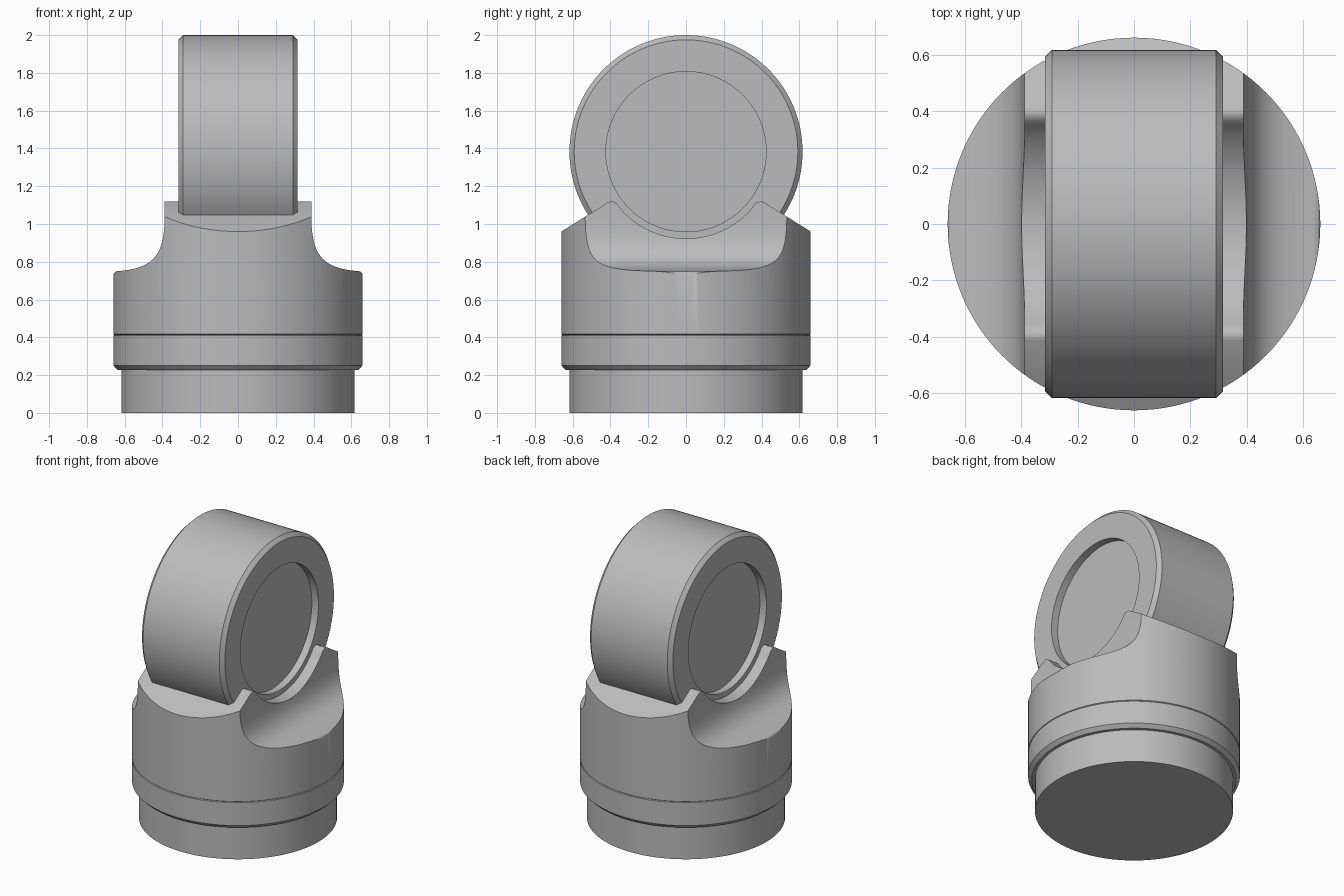
import bpy
import bmesh
from math import cos, sin, tau, radians
from mathutils import Vector
from mathutils.geometry import interpolate_bezier

cube = bpy.data.objects.get("Cube")
if cube:
    bpy.data.objects.remove(cube, do_unlink=True)

STEPS = 128
R = 0.66          # body radius
WHEEL_Z = 1.383   # wheel centre height

grey = bpy.data.materials.new("plain_grey")
grey.use_nodes = True
grey.diffuse_color = (0.5, 0.5, 0.5, 1)
grey.node_tree.nodes["Principled BSDF"].inputs["Base Color"].default_value = (0.5, 0.5, 0.5, 1)


def finish(name, bm):
    bmesh.ops.recalc_face_normals(bm, faces=bm.faces)
    mesh = bpy.data.meshes.new(name)
    bm.to_mesh(mesh)
    bm.free()
    mesh.materials.append(grey)
    obj = bpy.data.objects.new(name, mesh)
    bpy.context.collection.objects.link(obj)
    return obj


def smooth(obj):
    bpy.ops.object.select_all(action='DESELECT')
    obj.select_set(True)
    bpy.context.view_layer.objects.active = obj
    bpy.ops.object.shade_smooth_by_angle(angle=radians(30))


def lathe(name, profile, axis='Z', centre=0.0):
    """Turn (radius, distance along axis) points; both ends are capped."""
    bm = bmesh.new()
    rings = []
    for r, h in profile:
        ring = []
        for i in range(STEPS):
            a, b = r * cos(tau * i / STEPS), r * sin(tau * i / STEPS)
            ring.append(bm.verts.new((a, b, h) if axis == 'Z' else (h, a, b + centre)))
        rings.append(ring)
    for low, high in zip(rings, rings[1:]):
        for i in range(STEPS):
            j = (i + 1) % STEPS
            bm.faces.new((low[i], low[j], high[j], high[i]))
    bm.faces.new(rings[0])
    bm.faces.new(rings[-1])
    return finish(name, bm)


def prism(name, half, axis):
    """Mirror a half outline and extrude it right through along the axis."""
    outline = half + [(-u, z) for u, z in reversed(half)]
    bm = bmesh.new()
    ends = [[bm.verts.new((d, u, z) if axis == 'X' else (u, d, z)) for u, z in outline]
            for d in (-1, 1)]
    bm.faces.new(ends[0])
    bm.faces.new(ends[1])
    for i in range(len(outline)):
        j = (i + 1) % len(outline)
        bm.faces.new((ends[0][i], ends[0][j], ends[1][j], ends[1][i]))
    return finish(name, bm)


def keep_inside(obj, shape):
    mod = obj.modifiers.new("trim", 'BOOLEAN')
    mod.operation = 'INTERSECT'
    mod.solver = 'EXACT'
    mod.object = shape
    bpy.context.view_layer.objects.active = obj
    bpy.ops.object.modifier_apply(modifier=mod.name)
    bpy.data.objects.remove(shape, do_unlink=True)


# Foot and chamfered collar
smooth(lathe("foot", [(0.617, 0), (0.617, 0.24)]))
smooth(lathe("collar", [(0.617, 0.228), (0.637, 0.228), (R, 0.252), (R, 0.409), (0.655, 0.413)]))

# Cradle body: a round block with shoulders scooped away on both sides
body = lathe("cradle_body", [(0.655, 0.413), (R, 0.417), (R, 1.3)])
scoop = interpolate_bezier(Vector((0.388, 1.04)), Vector((0.39, 0.84)),
                           Vector((0.44, 0.765)), Vector((0.64, 0.75)), 24)
shoulder = [(0.388, 1.2)] + [tuple(p[:2]) for p in scoop]
shoulder += [(0.651, 0.746), (0.658, 0.738), (0.662, 0.725), (0.75, 0.7), (0.75, 0.3)]
keep_inside(body, prism("shoulder_shape", shoulder, 'Y'))

# Sloped top with rounded peaks and a round saddle around the wheel
saddle = []
for i in range(24):
    a = radians(1 + 45 * i / 23)
    saddle.append((0.46 * sin(a), WHEEL_Z - 0.46 * cos(a)))
saddle += [(0.352, 1.090), (0.366, 1.107), (0.381, 1.117), (0.397, 1.120), (0.413, 1.115)]
saddle += [(R, 0.96), (0.75, 0.904), (0.75, 0.3)]
keep_inside(body, prism("saddle_shape", saddle, 'X'))
smooth(body)

# Upright wheel with chamfered rims and a shallow round recess on each side
half_wheel = [(0.617, 0.29), (0.592, 0.315), (0.424, 0.315), (0.424, 0.265)]
wheel = [(r, -x) for r, x in reversed(half_wheel)] + half_wheel
smooth(lathe("wheel", wheel, 'X', WHEEL_Z))
